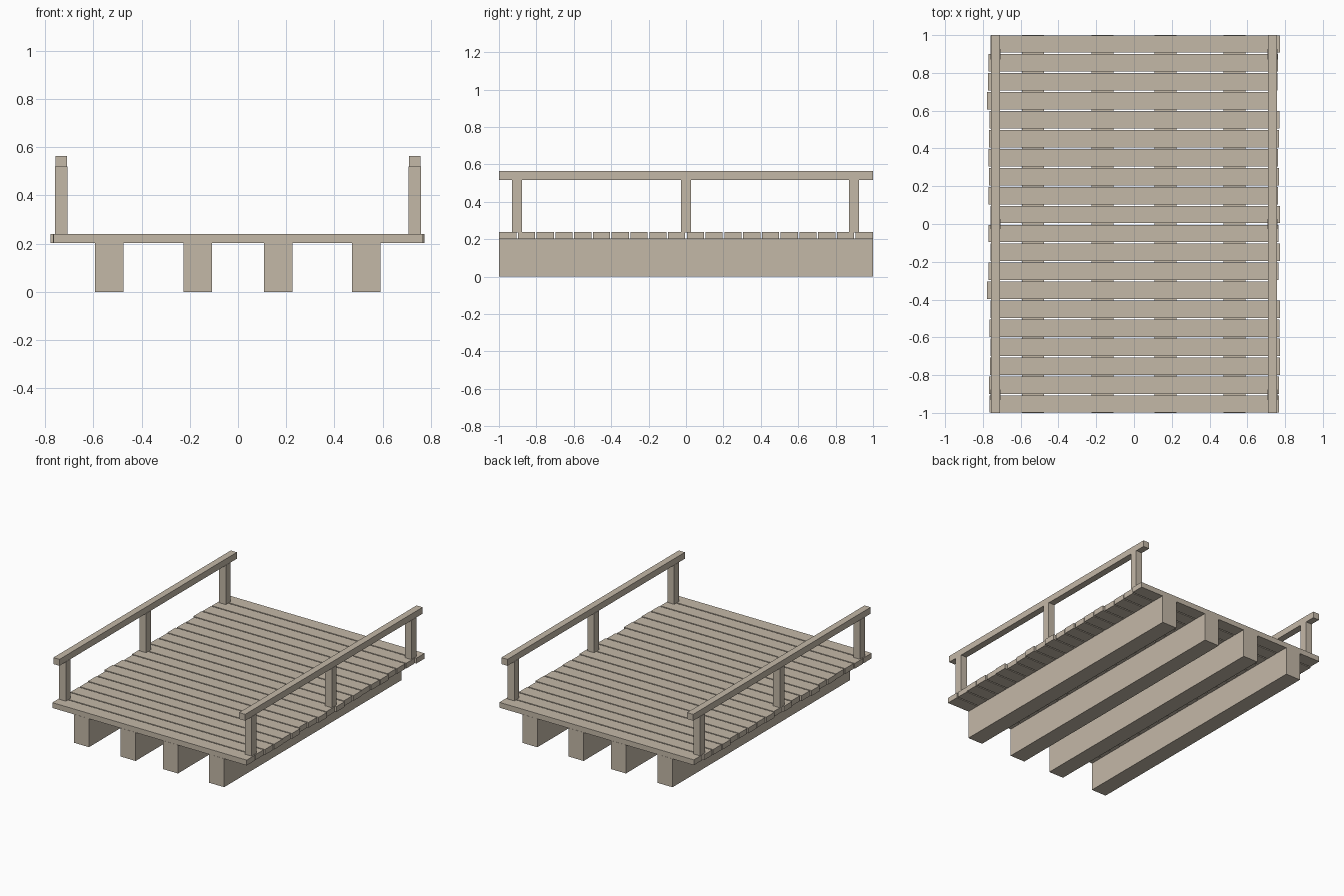
import bpy

if "Cube" in bpy.data.objects:
    bpy.data.objects.remove(bpy.data.objects["Cube"])

# Weathered wood colour
wood = bpy.data.materials.new("weathered_wood")
wood.diffuse_color = (0.55, 0.48, 0.39, 1)
wood.use_nodes = True
wood.node_tree.nodes["Principled BSDF"].inputs["Base Color"].default_value = wood.diffuse_color


def box(name, x, y, z):
    """Wooden box from (min, max) ranges on each axis."""
    mesh = bpy.data.meshes.new(name)
    verts = [(a, b, c) for a in x for b in y for c in z]
    faces = [(0, 1, 3, 2), (4, 6, 7, 5), (0, 4, 5, 1),
             (2, 3, 7, 6), (0, 2, 6, 4), (1, 5, 7, 3)]
    mesh.from_pydata(verts, [], faces)
    mesh.materials.append(wood)
    obj = bpy.data.objects.new(name, mesh)
    bpy.context.collection.objects.link(obj)
    return obj


# Support beams along the length
for i, cx in enumerate((-0.535, -0.167, 0.167, 0.532)):
    box(f"support_beam_{i + 1}", (cx - 0.059, cx + 0.059), (-1, 1), (0, 0.203))

# Deck planks, front to back, each shifted a little sideways (thousandths)
shifts = (1, 0, 5, 7, 2, 7, -10, -2, 7, -2,
          7, -4, 0, -4, 0, 3, -10, -6, -4, 6)
for i, s in enumerate(shifts):
    cx = s / 1000
    cy = -0.953 + i * 1.906 / 19
    box(f"deck_plank_{i + 1}", (cx - 0.767, cx + 0.767),
        (cy - 0.046, cy + 0.046), (0.202, 0.24))

# Railings on both sides
for side, sx in (("left", -1), ("right", 1)):
    cx = 0.733 * sx
    for label, cy in (("front", -0.904), ("middle", 0), ("back", 0.899)):
        box(f"{side}_{label}_post", (cx - 0.026, cx + 0.026),
            (cy - 0.027, cy + 0.027), (0.235, 0.52))
    box(f"{side}_handrail", (cx - 0.024, cx + 0.024), (-1, 1), (0.518, 0.564))
